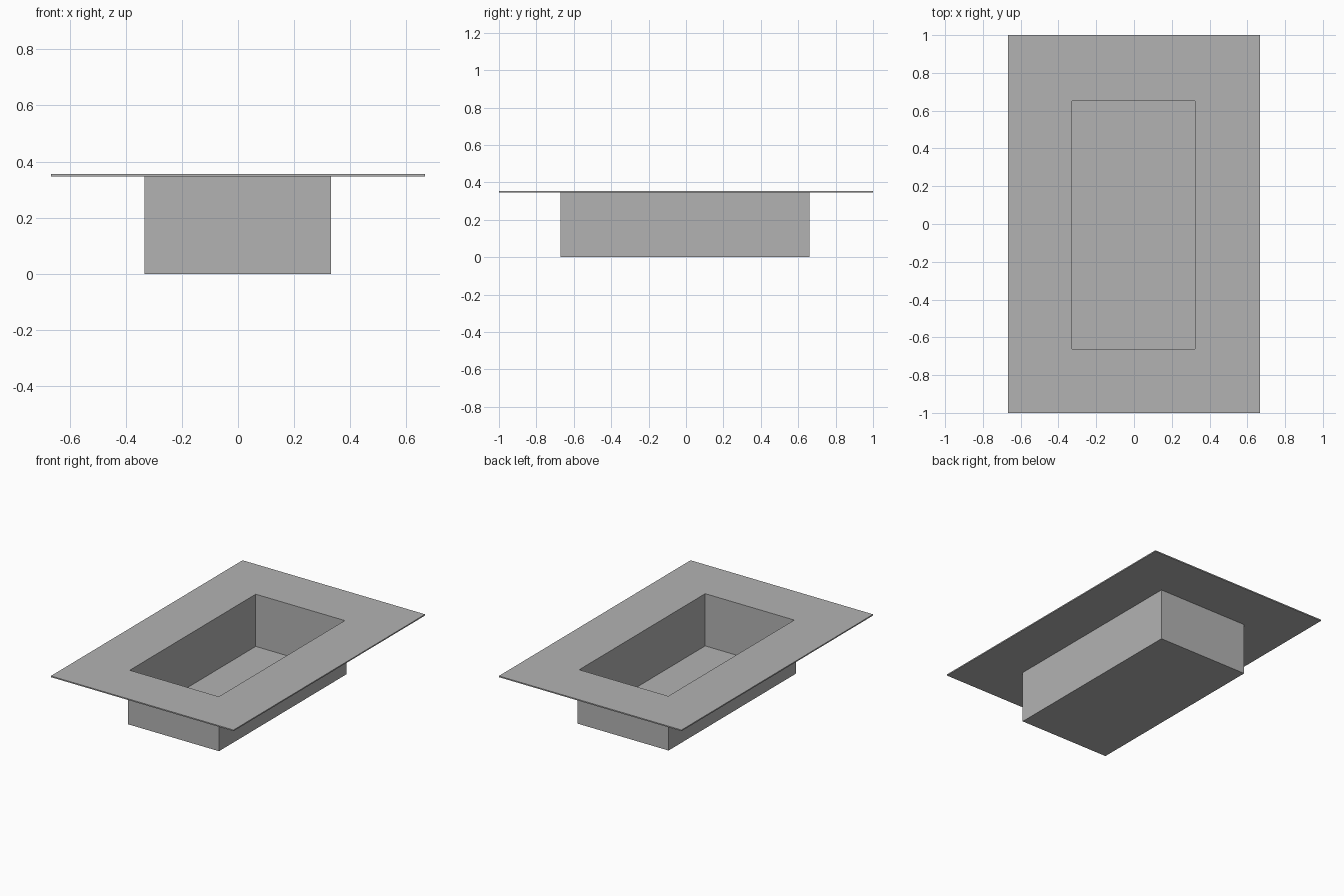
import bpy
import bmesh

cube = bpy.data.objects.get("Cube")
if cube:
    bpy.data.objects.remove(cube, do_unlink=True)

GREY = (0.45, 0.45, 0.45, 1)
grey = bpy.data.materials.new("plain_grey")
grey.use_nodes = True
grey.diffuse_color = GREY
grey.node_tree.nodes["Principled BSDF"].inputs["Base Color"].default_value = GREY

TOP, RIM_BOTTOM, FLOOR = 0.355, 0.347, 0.01


def rect(bm, x0, x1, y0, y1, z):
    return [bm.verts.new((x, y, z)) for x, y in ((x0, y0), (x1, y0), (x1, y1), (x0, y1))]


# Closed tray shell: rectangular loops bridged from the inner floor to the outer base
bm = bmesh.new()
inner = (-0.327, 0.324, -0.663, 0.652)
outer = (-0.334, 0.332, -0.672, 0.659)
flange = (-0.667, 0.667, -1, 1)
loops = [rect(bm, *size, z) for size, z in (
    (inner, FLOOR), (inner, TOP), (flange, TOP),
    (flange, RIM_BOTTOM), (outer, RIM_BOTTOM), (outer, 0))]
for a, b in zip(loops, loops[1:]):
    for i in range(4):
        j = (i + 1) % 4
        bm.faces.new((a[i], a[j], b[j], b[i]))

# Inner floor and underside
bm.faces.new(loops[0])
bm.faces.new(loops[-1])
bmesh.ops.recalc_face_normals(bm, faces=bm.faces)

mesh = bpy.data.meshes.new("flanged_tray")
bm.to_mesh(mesh)
bm.free()
mesh.materials.append(grey)
tray = bpy.data.objects.new("flanged_tray", mesh)
bpy.context.collection.objects.link(tray)
